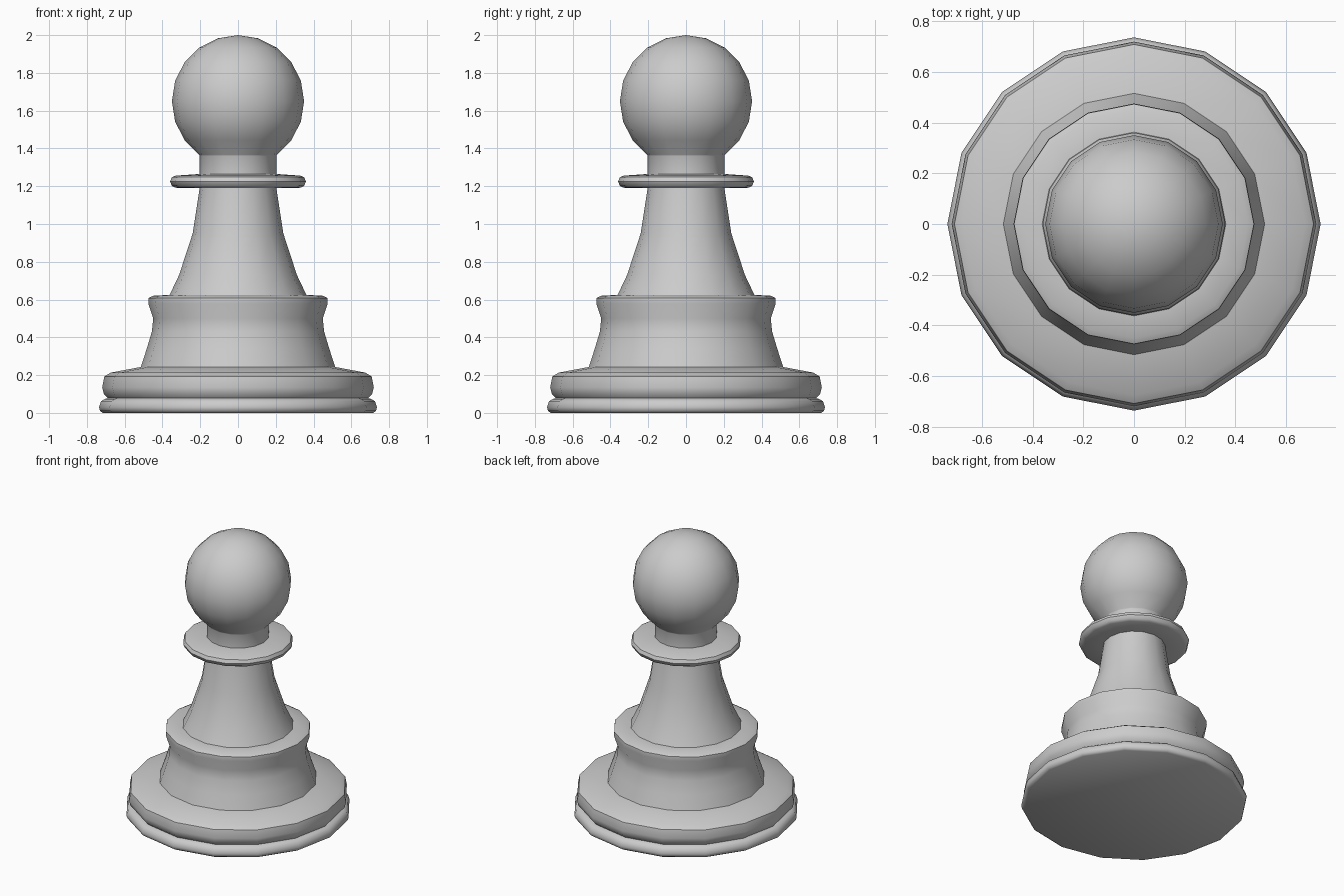
import bpy, bmesh, math

if "Cube" in bpy.data.objects:
    bpy.data.objects.remove(bpy.data.objects["Cube"])

SIDES = 16

# Profile sections, bottom to top, as (radius, height)
base_rim = [(0.715, 0.0), (0.73, 0.01), (0.736, 0.03), (0.725, 0.062), (0.705, 0.074)]
foot = [(0.69, 0.078), (0.71, 0.10), (0.719, 0.135), (0.708, 0.192), (0.675, 0.213), (0.515, 0.243)]
waist = [(0.483, 0.34), (0.456, 0.43), (0.449, 0.50), (0.475, 0.578), (0.473, 0.608),
         (0.45, 0.62), (0.362, 0.625)]
stem = [(0.312, 0.73), (0.24, 0.95), (0.203, 1.19)]
collar = [(0.33, 1.192), (0.35, 1.202), (0.36, 1.225), (0.35, 1.248), (0.33, 1.256), (0.203, 1.265)]
head = [(0.35 * math.sin(math.radians(a)), 1.65 - 0.35 * math.cos(math.radians(a)))
        for a in range(36, 180, 18)]


def lathe(name, profile, top):
    """Turn a profile around z, flat at the bottom and pointed at the top."""
    bm = bmesh.new()
    rings = [[bm.verts.new((r * math.cos(2 * math.pi * i / SIDES),
                            r * math.sin(2 * math.pi * i / SIDES), z))
              for i in range(SIDES)] for r, z in profile]
    tip = bm.verts.new((0, 0, top))
    bm.faces.new(rings[0][::-1])
    for i in range(SIDES):
        j = (i + 1) % SIDES
        for lo, hi in zip(rings, rings[1:]):
            bm.faces.new((lo[i], lo[j], hi[j], hi[i]))
        bm.faces.new((rings[-1][i], rings[-1][j], tip))
    mesh = bpy.data.meshes.new(name)
    bm.to_mesh(mesh)
    bm.free()
    obj = bpy.data.objects.new(name, mesh)
    bpy.context.collection.objects.link(obj)
    bpy.context.view_layer.objects.active = obj
    obj.select_set(True)
    bpy.ops.object.shade_smooth_by_angle(angle=math.radians(40))
    return obj


# The whole piece is one turned, watertight body
neck_top = [(0.203, 1.36)]
lathe("turned_pawn", base_rim + foot + waist + stem + collar + neck_top + head, 2.0)
